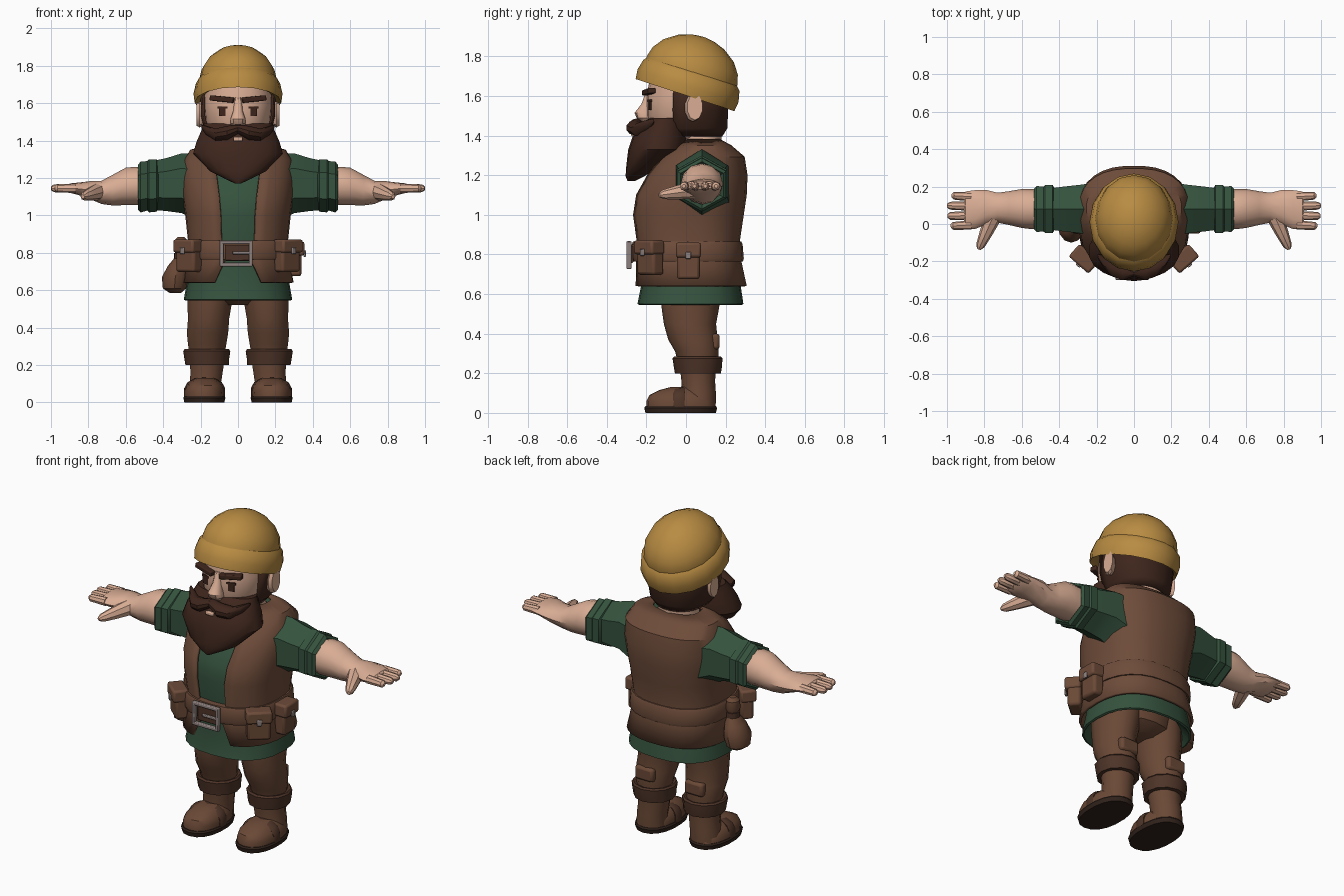
import bpy, bmesh, math
from mathutils import Matrix, Vector


def material(name, r, g, b):
    m = bpy.data.materials.new(name)
    m.diffuse_color = (r, g, b, 1)
    return m


MUSTARD = material("mustard_wool", .48, .26, .055)
GREEN = material("green_cloth", .036, .085, .048)
SKIN = material("skin", .70, .42, .30)
VEST = material("vest_leather", .155, .072, .042)
PANTS = material("trouser_brown", .145, .066, .037)
DARK = material("dark_leather", .075, .034, .021)
HAIR = material("hair_brown", .048, .019, .012)
METAL = material("metal", .27, .22, .21)
SOLE = material("sole", .03, .016, .011)


def finish(bm, name, mat, mirror=False, bevel=0, thick=0):
    bmesh.ops.recalc_face_normals(bm, faces=bm.faces)
    me = bpy.data.meshes.new(name)
    bm.to_mesh(me)
    bm.free()
    ob = bpy.data.objects.new(name, me)
    bpy.context.collection.objects.link(ob)
    me.materials.append(mat)
    if thick:
        s = ob.modifiers.new("thickness", 'SOLIDIFY')
        s.thickness, s.offset = thick, 0
    if bevel:
        b = ob.modifiers.new("bevel", 'BEVEL')
        b.width, b.segments = bevel, 2
    if mirror:
        ob.modifiers.new("mirror", 'MIRROR')
    return ob


def loft(name, rings, mat, n=16, axis='z', p=1.0, mtx=None, gaps=None, **kw):
    """Rings are (height, centre u, centre v, radius u, radius v)."""
    bm = bmesh.new()
    power = lambda s: math.copysign(abs(s) ** p, s) if abs(s) > 1e-6 else 0
    loops = []
    for k, (h, cu, cv, ru, rv) in enumerate(rings):
        g = math.asin(min(1, gaps[k] / ru) ** (1 / p)) if gaps else 0
        span = (2 * math.pi - 2 * g) / (n - 1 if gaps else n)
        loop = []
        for i in range(n):
            t = g + span * i
            u, v = cu + ru * power(math.sin(t)), cv - rv * power(math.cos(t))
            co = {'z': (u, v, h), 'x': (h, u, v), 'y': (u, h, v)}[axis]
            loop.append(bm.verts.new(mtx @ Vector(co) if mtx else co))
        loops.append(loop)
    for a, b in zip(loops, loops[1:]):
        for i in range(n - 1 if gaps else n):
            j = (i + 1) % n
            bm.faces.new((a[i], a[j], b[j], b[i]))
    if not gaps:
        bm.faces.new(loops[0])
        bm.faces.new(loops[-1])
    return finish(bm, name, mat, **kw)


def body(name, rows, mat, **kw):
    """Rows are (z, half width, front y, back y)."""
    return loft(name, [(z, 0, (f + b) / 2, w, (b - f) / 2) for z, w, f, b in rows], mat, **kw)


def box(name, loc, size, mat, rot=0, tilt=0, **kw):
    bm = bmesh.new()
    m = Matrix.Translation(loc) @ Matrix.Rotation(rot, 4, 'Z') @ Matrix.Rotation(tilt, 4, 'Y')
    bmesh.ops.create_cube(bm, size=1, matrix=m @ Matrix.Diagonal((*size, 1)))
    return finish(bm, name, mat, **kw)


def limb(name, a, b, r0, r1, mat, n=8):
    d = Vector(b) - Vector(a)
    m = Matrix.Translation(a) @ d.to_track_quat('Z', 'Y').to_matrix().to_4x4()
    rows = [(0, r0), (.5, (r0 + r1) / 2), (.88, r1), (1, r1 * .45)]
    loft(name, [(h * d.length, 0, 0, r, r) for h, r in rows], mat, n=n, mtx=m, mirror=True)


# Knitted hat, tipped back
hat = Matrix.Translation((0, -.005, 1.605)) @ Matrix.Rotation(math.radians(-18), 4, 'X')
loft("hat_dome", [(h, 0, -.004, a, b) for h, a, b in
     [(.05, .205, .238), (.13, .207, .24), (.18, .195, .226), (.235, .16, .187),
      (.28, .105, .122), (.302, .05, .06), (.308, .012, .014)]], MUSTARD, mtx=hat)
loft("hat_brim", [(h, 0, 0, a, b) for h, a, b in
     [(.03, .18, .2), (0, .232, .262), (.05, .238, .268), (.105, .225, .255),
      (.125, .205, .236)]], MUSTARD, mtx=hat)

# Head, neck and hair
body("head", [(1.38, .09, -.08, .13), (1.43, .14, -.17, .16), (1.5, .176, -.2, .18),
              (1.6, .185, -.2, .195), (1.7, .18, -.18, .19)], SKIN, n=20, p=.92)
loft("neck", [(1.3, 0, .07, .12, .11), (1.44, 0, .07, .115, .11)], SKIN)
hair_rows = [(1.40, .135, -.13, .18), (1.44, .17, -.17, .205), (1.53, .192, -.19, .208),
             (1.68, .196, -.19, .222)]
body("hair", hair_rows, HAIR, n=16, p=.92, gaps=[.12, .158, .181, .185], thick=.012)
loft("ear", [(.17, .03, 1.54, .03, .05), (.205, .035, 1.54, .042, .07),
             (.222, .045, 1.545, .04, .066), (.222, .04, 1.545, .02, .04)],
     SKIN, n=10, axis='x', mirror=True)
loft("nose", [(1.47, 0, -.2, .028, .025), (1.49, 0, -.205, .043, .045),
              (1.515, 0, -.21, .042, .05), (1.56, 0, -.195, .026, .03),
              (1.63, 0, -.18, .02, .02)], SKIN, n=10)
box("eye", (.083, -.182, 1.553), (.036, .009, .045), HAIR, rot=.22, mirror=True)
box("eye_corner", (.083, -.183, 1.577), (.055, .009, .012), HAIR, rot=.22, mirror=True)
box("eyebrow", (.085, -.188, 1.622), (.13, .04, .028), HAIR, rot=.25, tilt=-.1, mirror=True, bevel=.006)

# Beard and moustache
body("beard", [(1.17, .015, -.295, -.26), (1.195, .07, -.305, -.21), (1.235, .15, -.303, -.15),
               (1.33, .243, -.292, 0), (1.39, .226, -.272, .01), (1.45, .2, -.235, 0),
               (1.49, .184, -.185, -.01)], HAIR, n=18, p=.9)
loft("moustache", [(0, -.25, 1.462, .03, .025), (.06, -.258, 1.44, .045, .038),
                   (.12, -.235, 1.43, .045, .034), (.17, -.195, 1.455, .03, .025),
                   (.195, -.17, 1.475, .01, .01)], HAIR, n=10, axis='x', mirror=True)
box("lip", (0, -.267, 1.408), (.05, .02, .022), SKIN, bevel=.006)

# Green tunic under the open vest
body("tunic", [(.64, .2, -.17, .2), (.545, .28, -.235, .28), (.55, .29, -.245, .29),
               (.65, .272, -.225, .275), (.77, .248, -.232, .255), (.87, .243, -.232, .248),
               (1.0, .258, -.252, .268), (1.1, .272, -.237, .283), (1.2, .277, -.182, .288),
               (1.29, .266, -.112, .273), (1.345, .23, -.03, .2)], GREEN, n=24, p=.82)
vest_rows = [(.64, .29, -.262, .30), (.77, .264, -.248, .272), (.86, .259, -.248, .264),
             (1.0, .274, -.268, .285), (1.1, .288, -.253, .3), (1.2, .294, -.198, .304),
             (1.29, .285, -.128, .29), (1.345, .25, -.05, .225), (1.375, .14, -.01, .17)]
body("vest", vest_rows, VEST, n=28, p=.82, thick=.016,
     gaps=[.125, .065, .088, .092, .1, .112, .125, .125, .1])

# Belt and buckle
body("belt", [(.765, .282, -.268, .288), (.78, .288, -.274, .292), (.85, .284, -.274, .286),
              (.865, .276, -.268, .28)], VEST, n=24, p=.82)
for s in (-1, 1):
    box("buckle_side", (-.01 + s * .078, -.288, .797), (.02, .025, .14), METAL, bevel=.005)
    box("buckle_rail", (-.01, -.288, .797 + s * .06), (.175, .025, .02), METAL, bevel=.005)
box("buckle_prong", (.02, -.292, .8), (.1, .015, .016), METAL, bevel=.004)
box("belt_tip", (0, -.276, .8), (.14, .02, .085), DARK, bevel=.005)


# Pouches with flap and clasp
def pouch(label, x, y, z, angle, w, d, h, mirror):
    out = Vector((math.sin(angle), -math.cos(angle), 0))
    c = Vector((x, y, z))
    box(label, c, (w, d, h), PANTS, rot=angle, mirror=mirror, bevel=.015)
    box(label + "_flap", c + out * .008 + Vector((0, 0, h * .32)), (w + .012, d + .014, h * .42),
        VEST, rot=angle, mirror=mirror, bevel=.012)
    box(label + "_clasp", c + out * (d / 2 + .017) + Vector((0, 0, h * .17)), (.028, .012, .035),
        METAL, rot=angle, mirror=mirror, bevel=.004)


pouch("front_pouch", .262, -.18, .782, .72, .13, .075, .17, True)
pouch("side_pouch", .305, .012, .765, 1.57, .115, .07, .18, False)
# Round sack on the other hip
loft("sack", [(.585, -.335, -.01, .03, .035), (.61, -.34, -.01, .062, .075), (.67, -.335, -.01, .072, .09),
              (.73, -.32, -.01, .055, .07), (.785, -.305, -.01, .025, .03),
              (.82, -.305, -.01, .04, .045), (.865, -.305, -.01, .036, .04),
              (.885, -.305, -.01, .018, .02)], PANTS, n=12)
loft("sack_tie", [(.77, -.307, -.01, .036, .042), (.8, -.307, -.01, .036, .042)], DARK, n=12)

# Sleeves with rolled cuffs
loft("sleeve", [(.22, .08, 1.15, .16, .18), (.3, .08, 1.172, .148, .16), (.38, .08, 1.165, .138, .142),
                (.46, .08, 1.16, .125, .13)], GREEN, n=6, axis='x', mirror=True)
loft("sleeve_cuff", [(.425, .08, 1.16, .13, .12), (.435, .08, 1.16, .148, .14), (.475, .08, 1.158, .148, .142),
                     (.485, .08, 1.158, .138, .132), (.52, .08, 1.152, .142, .136),
                     (.535, .08, 1.15, .125, .12), (.51, .08, 1.15, .105, .1)],
     GREEN, n=6, axis='x', mirror=True)

# Arms, palms, fingers and thumbs
loft("forearm", [(.46, .08, 1.155, .1, .1), (.55, .08, 1.158, .107, .102), (.6, .083, 1.155, .104, .1),
                 (.67, .085, 1.135, .09, .082), (.73, .087, 1.123, .08, .062),
                 (.79, .09, 1.135, .092, .048), (.85, .077, 1.142, .104, .034),
                 (.9, .072, 1.146, .102, .025), (.91, .072, 1.146, .09, .015)],
     SKIN, n=12, axis='x', mirror=True)
for i, (y, tip) in enumerate([(.148, .975), (.098, 1.0), (.047, .998), (-.003, .98)]):
    limb("finger", (.87, y - .002, 1.145), (tip, y + .004 * (1 - i), 1.145), .025, .021, SKIN)
limb("thumb", (.755, .035, 1.125), (.83, -.135, 1.1), .045, .024, SKIN)

# Trousers
body("trouser_seat", [(.52, .09, -.07, .12), (.56, .2, -.12, .18), (.66, .22, -.14, .2)], PANTS)
loft("trouser_leg", [(.25, .165, .06, .095, .1), (.31, .165, .055, .105, .11), (.37, .163, .035, .113, .125),
                     (.45, .157, .02, .113, .132), (.53, .152, .022, .122, .145),
                     (.63, .14, .025, .13, .155)], PANTS, n=14, mirror=True)
box("knee_patch", (.165, .145, .36), (.12, .05, .08), PANTS, mirror=True, bevel=.015)

# Boots
loft("boot_cuff", [(.2, .165, .06, .09, .09), (.2, .165, .06, .116, .116), (.235, .167, .06, .12, .122),
                   (.275, .167, .058, .126, .126), (.285, .167, .058, .118, .118),
                   (.275, .167, .058, .09, .09)], DARK, n=12, mirror=True)
loft("boot_shaft", [(.03, .178, .062, .088, .088), (.1, .175, .065, .086, .086),
                    (.16, .168, .062, .088, .085), (.22, .166, .06, .095, .09)],
     PANTS, n=14, mirror=True)
loft("boot_foot", [(.025, .18, -.025, .105, .175), (.06, .18, -.028, .106, .172),
                   (.09, .178, -.035, .094, .15), (.115, .176, -.02, .07, .115),
                   (.13, .175, .0, .045, .08)], PANTS, n=18, p=.88, mirror=True)
loft("boot_strap", [(-.065, .178, .05, .107, .068), (-.055, .178, .05, .112, .077),
                    (-.015, .178, .05, .112, .084), (-.005, .178, .05, .107, .08)],
     DARK, n=14, axis='y', p=.8, mirror=True)
loft("boot_sole", [(0, .18, -.027, .108, .178), (.025, .18, -.027, .114, .184),
                   (.034, .18, -.027, .108, .178)], SOLE, n=18, p=.88, mirror=True)
for ob in bpy.data.objects:
    if ob.name.startswith("boot_strap"):
        for v in ob.data.vertices:
            v.co.z = max(v.co.z, .02)

# Smooth shading with crisp edges
bpy.ops.object.select_all(action='SELECT')
bpy.context.view_layer.objects.active = bpy.data.objects["vest"]
bpy.ops.object.shade_smooth_by_angle(angle=math.radians(35))
